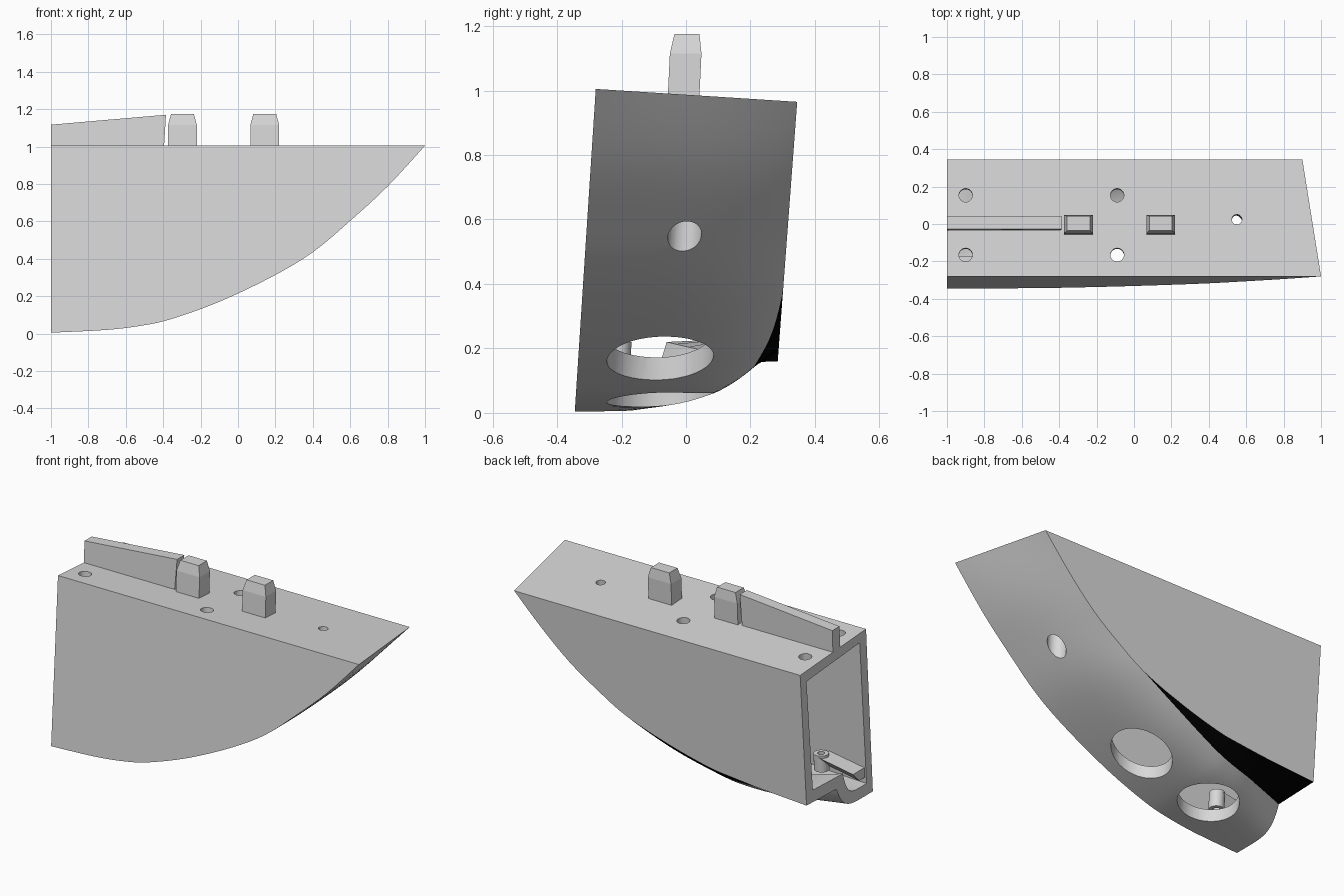
import bpy, bmesh, math
from mathutils import Vector

cube = bpy.data.objects.get("Cube")
if cube:
    bpy.data.objects.remove(cube, do_unlink=True)

LEAN = 0.065          # sideways lean of the whole body per unit of height
SECTION = 16          # segments across the curved underside
STEPS = 4             # stations added between the given ones


def material(name, value):
    mat = bpy.data.materials.new(name)
    mat.use_nodes = True
    colour = (value, value, value, 1)
    mat.diffuse_color = colour
    mat.node_tree.nodes["Principled BSDF"].inputs["Base Color"].default_value = colour
    return mat


GREY = material("light grey", 0.69)
BLACK = material("black", 0.0)


def finish(name, bm):
    bmesh.ops.recalc_face_normals(bm, faces=bm.faces)
    mesh = bpy.data.meshes.new(name)
    bm.to_mesh(mesh)
    bm.free()
    mesh.materials.append(GREY)
    mesh.materials.append(BLACK)
    obj = bpy.data.objects.new(name, mesh)
    bpy.context.collection.objects.link(obj)
    return obj


# Stations: front x, front z, back x, wall foot z, ledge width, ledge drop, roundness
STATIONS = [
    (-1.0, 0.005, -1.0, 0.16, 0.285, 0.01, 6),
    (-0.7, 0.02, -0.7, 0.18, 0.147, 0.06, 6),
    (-0.5, 0.045, -0.5, 0.2, 0.093, 0.07, 6),
    (-0.35, 0.08, -0.35, 0.22, 0.065, 0.055, 5.5),
    (-0.1, 0.17, -0.1, 0.285, 0.025, 0.03, 5),
    (0.18, 0.303, 0.18, 0.385, 0, 0, 4.5),
    (0.4, 0.435, 0.37, 0.495, 0, 0, 4),
    (0.6, 0.603, 0.55, 0.62, 0, 0, 3),
    (0.8, 0.787, 0.73, 0.785, 0, 0, 2),
    (1.0, 1.005, 0.9, 0.965, 0, 0, 1),
]


def blend(rows):
    """Smooth curve through the rows."""
    out = []
    last = len(rows) - 1
    for i in range(last):
        a, b, c, d = (rows[min(max(k, 0), last)] for k in range(i - 1, i + 3))
        for step in range(STEPS):
            t = step / STEPS
            out.append(tuple(
                q + t * ((r - p) + t * ((2 * p - 5 * q + 4 * r - s)
                                        + t * (3 * (q - r) + s - p))) / 2
                for p, q, r, s in zip(a, b, c, d)))
    return out + [rows[-1]]


def loft(name, stations, wall=0.0, floor=0.0):
    """Closed body with flat sides and a rounded underside, optionally inset."""
    bm = bmesh.new()
    rings = []
    for xf, zf, xb, foot, ledge, drop, power in stations:
        back = 0.345 - 0.075 * (0.965 - foot) - wall
        end = back - max(ledge, 0)
        zb = foot - max(drop, 0)
        front = -0.28 - LEAN * (1.005 - zf) + wall
        points = [(xf, -0.28 + wall, 1.005 - wall)]
        for i in range(SECTION + 1):
            s = 1 - (1 - i / SECTION) ** 2
            k = s ** power
            points.append((xf + (xb - xf) * k, front + (end - front) * s,
                           zf + floor + (zb - zf) * k))
        points += [(xb, back, foot + floor), (xb, 0.345 - wall, 0.965 - wall)]
        rings.append([bm.verts.new(p) for p in points])
    count = len(rings[0])
    for a, b in zip(rings, rings[1:]):
        for j in range(count):
            n = (j + 1) % count
            face = bm.faces.new((a[j], a[n], b[n], b[j]))
            # ledge under the back wall, outside only
            if j == SECTION + 1 and not wall:
                face.material_index = 1
    bm.faces.new(rings[0])
    bm.faces.new(rings[-1])
    bmesh.ops.remove_doubles(bm, verts=bm.verts, dist=0.0005)
    bmesh.ops.dissolve_degenerate(bm, dist=0.0005, edges=bm.edges)
    return finish(name, bm)


def cylinder(name, x, y, radius, low, high, sides=32):
    """Round bar following the body's lean; y is measured at the deck."""
    bm = bmesh.new()
    bmesh.ops.create_cone(bm, cap_ends=True, segments=sides,
                          radius1=radius, radius2=radius, depth=1)
    for v in bm.verts:
        z = low if v.co.z < 0 else high
        v.co = Vector((v.co.x + x, v.co.y + y + LEAN * (z - 1), z))
    return finish(name, bm)


def cut(target, cutter):
    mod = target.modifiers.new("cut", 'BOOLEAN')
    mod.operation = 'DIFFERENCE'
    mod.solver = 'EXACT'
    mod.object = cutter
    bpy.context.view_layer.objects.active = target
    bpy.ops.object.modifier_apply(modifier=mod.name)
    bpy.data.objects.remove(cutter, do_unlink=True)


def prism(name, bottom, top):
    """Solid between two matching loops of points."""
    bm = bmesh.new()
    low = [bm.verts.new(p) for p in bottom]
    high = [bm.verts.new(p) for p in top]
    n = len(low)
    for i in range(n):
        bm.faces.new((low[i], low[(i + 1) % n], high[(i + 1) % n], high[i]))
    bm.faces.new(low)
    bm.faces.new(high)
    return finish(name, bm)


def rectangle(x0, x1, y0, y1, z0, z1=None):
    z1 = z0 if z1 is None else z1
    return [(x0, y0, z0), (x1, y0, z1), (x1, y1, z1), (x0, y1, z0)]


# Hollow body, open at the tall end
hull = blend(STATIONS)
body = loft("hollow_body", hull)
inner = [row for row in hull if row[0] < 0.42]
mouth = inner[0]
inner.insert(0, (-1.1, mouth[1], -1.1) + mouth[3:])
cut(body, loft("cavity", inner, 0.06, 0.07))

# Large round openings in the underside
cut(body, cylinder("opening", -0.12, -0.026, 0.165, -0.2, 0.42, 48))
cut(body, cylinder("opening", -0.58, -0.018, 0.165, -0.2, 0.3, 48))

# Screw holes through the deck
for x in (-0.9, -0.09):
    for y in (-0.165, 0.155):
        cut(body, cylinder("screw_hole", x, y, 0.036, 0.85, 1.1))

# Stepped bore near the tip
cut(body, cylinder("bore", 0.55, 0.025, 0.027, 0.3, 1.1))
cut(body, cylinder("bore", 0.53, 0.025, 0.052, 0.3, 0.9))

# Chamfered locating pegs
for label, x in (("rear", -0.297), ("front", 0.143)):
    w = 0.077
    prism(label + "_peg", rectangle(x - w, x + w, -0.057, 0.041, 0.97),
          rectangle(x - w, x + w, -0.05, 0.048, 1.115))
    prism(label + "_peg_tip", rectangle(x - w, x + w, -0.05, 0.048, 1.115),
          rectangle(x - w + 0.016, x + w - 0.016, -0.036, 0.042, 1.175))

# Sloping rail along the deck
prism("deck_rail", rectangle(-1, -0.397, -0.036, 0.034, 0.975),
      rectangle(-1, -0.385, -0.028, 0.04, 1.117, 1.17))

# Lever and eyelet inside the open end
prism("inner_lever", rectangle(-0.99, -0.76, -0.29, -0.23, 0.11, 0.15),
      rectangle(-0.99, -0.76, -0.29, -0.17, 0.17, 0.21))
eyelet = cylinder("lever_eyelet", -0.75, -0.16, 0.042, 0.12, 0.22)
cut(eyelet, cylinder("eyelet_hole", -0.75, -0.16, 0.02, 0.0, 0.3))

# Smooth the curved underside, keep edges crisp
for obj in (body, eyelet):
    bpy.ops.object.select_all(action='DESELECT')
    obj.select_set(True)
    bpy.context.view_layer.objects.active = obj
    bpy.ops.object.shade_smooth_by_angle(angle=math.radians(25))
